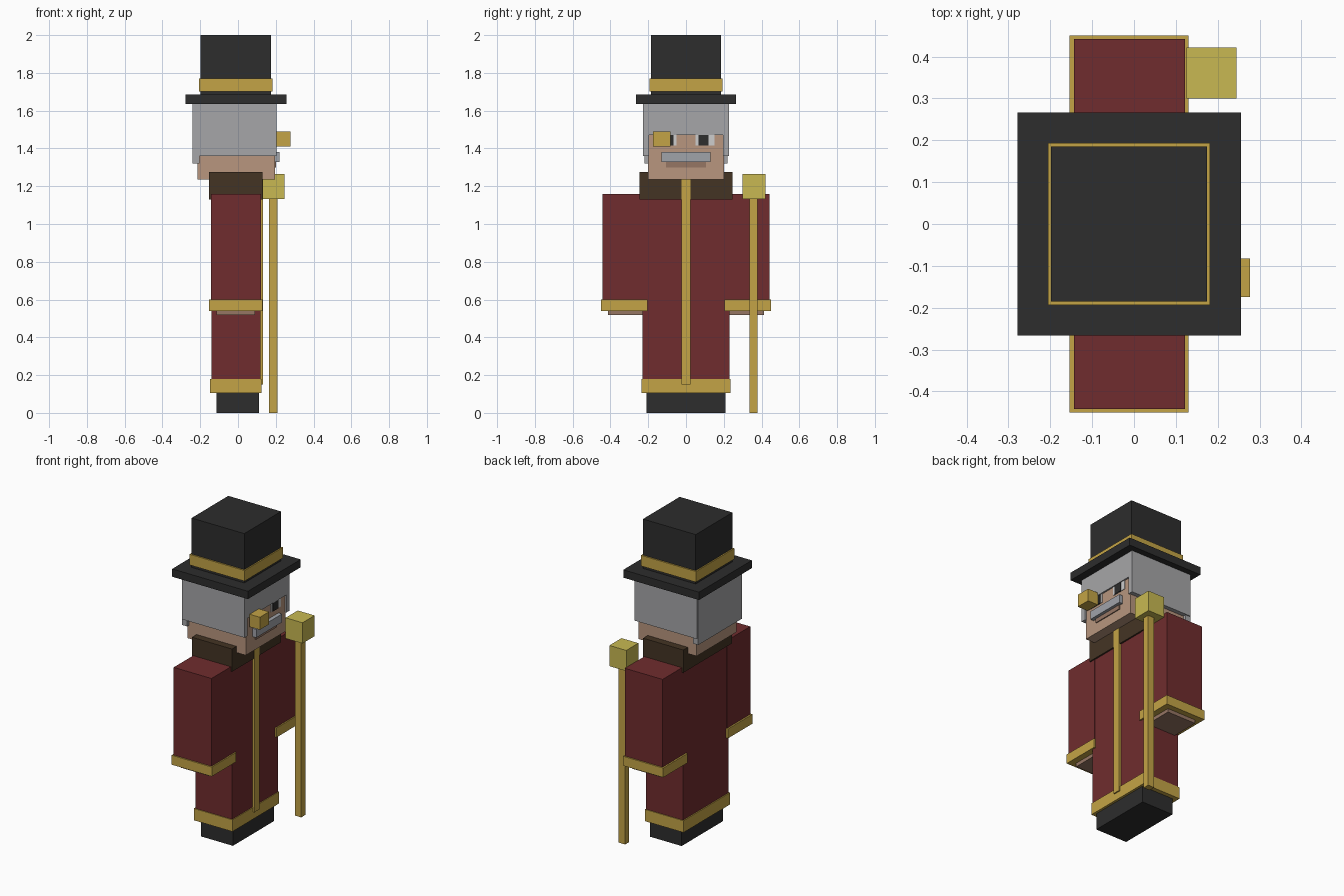
import bpy

cube = bpy.data.objects.get("Cube")
if cube:
    bpy.data.objects.remove(cube, do_unlink=True)


def material(name, rgb):
    """Flat colour given as 0-255 sRGB, stored as linear."""
    lin = [((c / 255 + 0.055) / 1.055) ** 2.4 for c in rgb] + [1]
    m = bpy.data.materials.new(name)
    m.use_nodes = True
    m.diffuse_color = lin
    bsdf = next(n for n in m.node_tree.nodes if n.type == 'BSDF_PRINCIPLED')
    bsdf.inputs["Base Color"].default_value = lin
    return m


red = material("coat red", (112, 44, 46))
black = material("black", (45, 45, 45))
gold = material("gold", (196, 164, 70))
pale_gold = material("pale gold", (200, 185, 82))
grey = material("hair grey", (166, 166, 168))
silver = material("moustache grey", (160, 163, 170))
skin = material("skin", (184, 150, 126))
taupe = material("shaded skin", (150, 118, 100))
brown = material("collar brown", (68, 52, 36))
white = material("eye white", (205, 205, 205))


def box(name, mat, x, y, z):
    """Box between the given limits on each axis."""
    bpy.ops.mesh.primitive_cube_add(size=1)
    ob = bpy.context.object
    ob.name = name
    ob.location = [(a + b) / 2 for a, b in (x, y, z)]
    ob.scale = [b - a for a, b in (x, y, z)]
    bpy.ops.object.transform_apply(location=True, scale=True)
    ob.data.materials.append(mat)


def centred(name, mat, x, half, z):
    box(name, mat, x, (-half, half), z)


def pair(name, mat, x, y, z):
    box(name + "_left", mat, x, y, z)
    box(name + "_right", mat, x, (-y[1], -y[0]), z)


# Body
centred("boots", black, (-0.115, 0.11), 0.208, (0, 0.12))
centred("coat", red, (-0.14, 0.12), 0.23, (0.11, 1.16))
centred("coat_hem", gold, (-0.147, 0.125), 0.235, (0.105, 0.18))
centred("collar", brown, (-0.153, 0.13), 0.246, (1.13, 1.275))
centred("coat_trim", gold, (0.1, 0.133), 0.025, (0.15, 1.235))

# Arms
pair("sleeve", red, (-0.144, 0.122), (0.21, 0.442), (0.56, 1.16))
pair("cuff", gold, (-0.154, 0.13), (0.204, 0.45), (0.54, 0.6))
pair("hand", taupe, (-0.115, 0.09), (0.23, 0.413), (0.517, 0.58))

# Head and hair
centred("head", skin, (-0.215, 0.195), 0.2, (1.235, 1.6))
centred("hair_cap", grey, (-0.235, 0.205), 0.227, (1.472, 1.64))
pair("hair_side", grey, (-0.235, 0.205), (0.195, 0.227), (1.36, 1.48))
centred("hair_back", grey, (-0.24, -0.205), 0.22, (1.32, 1.64))

# Face
pair("eye", white, (0.19, 0.199), (0.05, 0.15), (1.415, 1.474))
pair("pupil", black, (0.193, 0.202), (0.066, 0.12), (1.415, 1.476))
centred("mouth", taupe, (0.18, 0.201), 0.106, (1.3, 1.335))
centred("moustache", silver, (0.18, 0.22), 0.13, (1.327, 1.38))
box("monocle", gold, (0.203, 0.277), (-0.175, -0.083), (1.41, 1.49))

# Hat
centred("hat_brim", black, (-0.278, 0.256), 0.266, (1.635, 1.685))
centred("hat_crown", black, (-0.198, 0.174), 0.185, (1.68, 2))
centred("hat_band", gold, (-0.206, 0.182), 0.194, (1.702, 1.77))

# Cane
box("cane_shaft", gold, (0.165, 0.21), (0.337, 0.378), (0, 1.15))
box("cane_knob", pale_gold, (0.126, 0.245), (0.3, 0.422), (1.133, 1.265))
